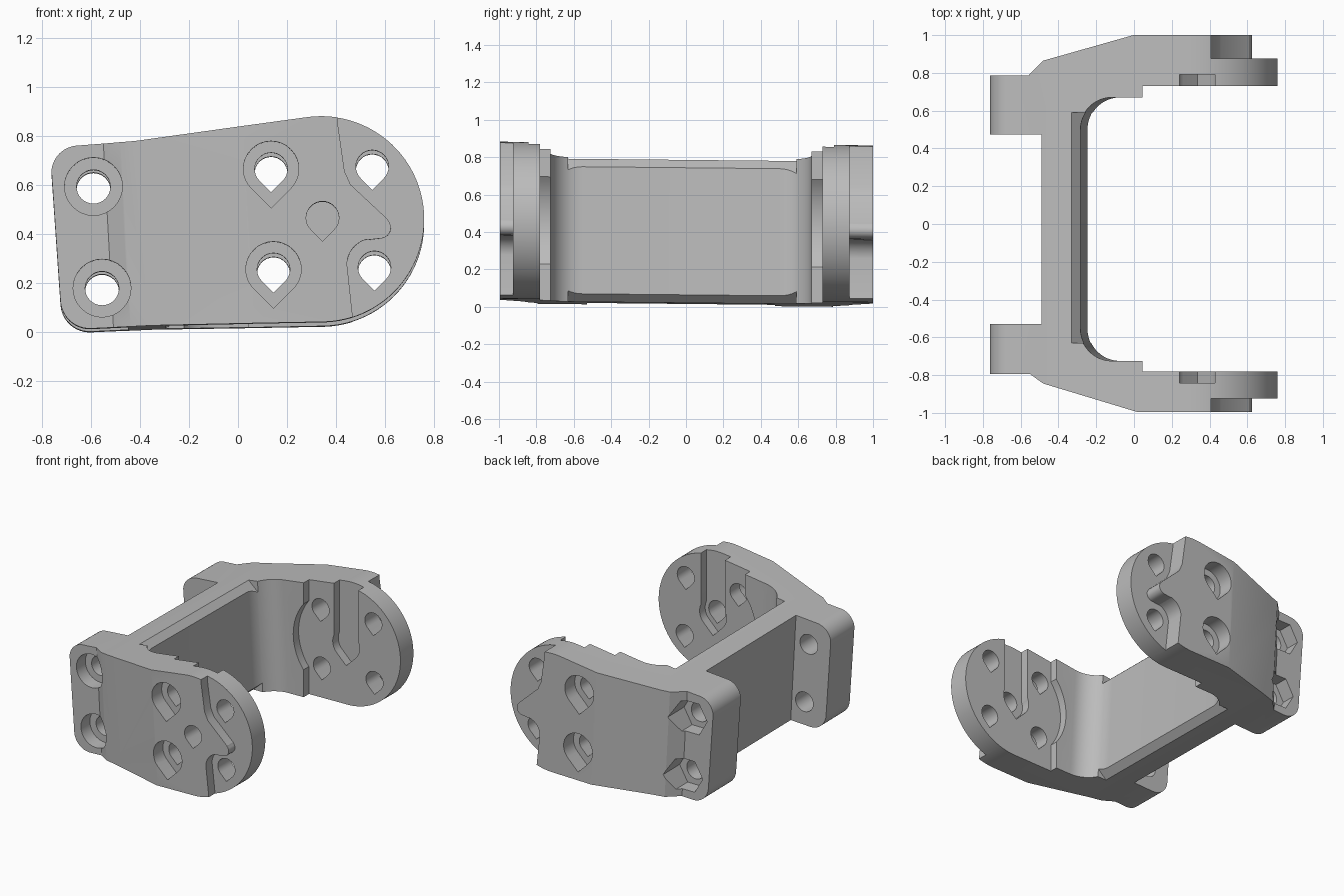
import bpy
import bmesh
from math import cos, sin, radians

cube = bpy.data.objects.get("Cube")
if cube:
    bpy.data.objects.remove(cube, do_unlink=True)

grey = bpy.data.materials.new("plain grey")
grey.use_nodes = True
colour = (0.5, 0.5, 0.5, 1)
grey.diffuse_color = colour
grey.node_tree.nodes["Principled BSDF"].inputs["Base Color"].default_value = colour


def arc(cx, cy, r, start, end, steps=12):
    angles = [radians(start + (end - start) * i / steps) for i in range(steps + 1)]
    return [(cx + r * cos(a), cy + r * sin(a)) for a in angles]


def teardrop(cx, cz, r):
    return arc(cx, cz, r, -45, 225, 24) + [(cx, cz - r * 1.414)]


def circle(cx, cz, r, sides=32):
    return arc(cx, cz, r, 0, 360 - 360 / sides, sides - 1)


def prism(name, outline, low, high, upright=False):
    """Extrude an outline: along y by default, along z when upright."""
    bm = bmesh.new()
    rings = []
    for d in (low, high):
        rings.append([bm.verts.new((a, b, d) if upright else (a, d, b)) for a, b in outline])
    n = len(outline)
    for ring in rings:
        bm.faces.new(ring)
    for i in range(n):
        j = (i + 1) % n
        bm.faces.new((rings[0][i], rings[0][j], rings[1][j], rings[1][i]))
    bmesh.ops.recalc_face_normals(bm, faces=bm.faces)
    mesh = bpy.data.meshes.new(name)
    bm.to_mesh(mesh)
    bm.free()
    mesh.materials.append(grey)
    obj = bpy.data.objects.new(name, mesh)
    bpy.context.collection.objects.link(obj)
    return obj


def combine(target, tool, operation="DIFFERENCE"):
    mod = target.modifiers.new("cut", "BOOLEAN")
    mod.operation = operation
    mod.solver = "EXACT"
    mod.object = tool
    bpy.context.view_layer.objects.active = target
    bpy.ops.object.modifier_apply(modifier=mod.name)
    bpy.data.objects.remove(tool, do_unlink=True)


def cut(outline, a, b):
    combine(bracket, prism("cutter", outline, min(a, b), max(a, b)))


# U-shaped plan with filleted inner corners and ramped outer sides
plan = [(-0.8, 0.475), (-0.49, 0.475), (-0.49, -0.53), (-0.8, -0.53),
        (-0.8, -0.795), (-0.55, -0.795), (-0.48, -0.845), (0.02, -0.995),
        (0.8, -0.995), (0.8, -0.725)]
plan += arc(-0.115, -0.555, 0.17, 270, 180)
plan += arc(-0.115, 0.5, 0.17, 180, 90)
plan += [(0.8, 0.67), (0.8, 1.0), (0, 1.0), (-0.48, 0.865), (-0.56, 0.785), (-0.8, 0.785)]
bracket = prism("yoke_bracket", plan, -0.2, 1.1, upright=True)

# Lean the legs and crossbar slightly back
for v in bracket.data.vertices:
    if v.co.x < 0.5 and v.co.x > -0.7:
        v.co.x -= 0.055 * (v.co.z - 0.78)

# Side outline: round hub end, tapered arm, rounded leg corners
hub_x, hub_z = 0.34, 0.465
side = arc(hub_x, hub_z, 0.42, 97, -88, 48)
side += [(-0.35, 0.032)]
side += arc(-0.605, 0.14, 0.12, 272, 184)
side += arc(-0.65, 0.655, 0.112, 175, 95)
side += [(-0.42, 0.785)]
combine(bracket, prism("side_outline", side, -1.2, 1.2), "INTERSECT")

# Chamfers along the inner edges of the crossbar
cut([(-0.355, 0.82), (-0.25, 0.725), (-0.25, 0.82)], -0.63, 0.59)
cut([(-0.33, 0), (-0.22, 0.1), (-0.22, 0)], -0.63, 0.59)

# Outer step beside the hub, with a nose that points to the end
step = [(0.405, 0.95), (0.408, 0.85), (0.435, 0.66), (0.46, 0.605), (0.61, 0.465)]
step += arc(0.58, 0.43, 0.044, 45, -80, 8)
step += [(0.53, 0.38)]
step += arc(0.55, 0.28, 0.105, 105, 180, 8)
step += [(0.47, 0.05), (0.475, -0.1), (0.9, -0.1), (0.9, 0.95)]

# Inner round recess opening towards the hub end
recess = [(0.045, 0.95), (0.045, 0.70)]
recess += arc(hub_x, hub_z, 0.377, 142, 218, 20)
recess += [(0.045, -0.1), (0.9, -0.1), (0.9, 0.95)]

# Cable slot from the top edge to a teardrop pocket
slot = arc(0.335, hub_z, 0.105, -45, 25, 10) + [(0.43, 0.95), (0.24, 0.95)]
slot += arc(0.335, hub_z, 0.105, 155, 225, 10) + [(0.335, 0.317)]

# sign, inner face, disc outer face, outer face, leg outer face
for s, inner, disc, outer, leg in ((-1, 0.78, 0.925, 0.995, 0.795),
                                   (1, 0.73, 0.875, 1.0, 0.785)):
    cut(recess, s * 0.3, s * inner)
    cut(step, s * disc, s * 1.2)
    cut(slot, s * 0.6, s * (inner + 0.062))

    # Bolt holes around the hub, the arm pair sunk from outside
    for x, z in ((0.135, 0.67), (0.145, 0.26)):
        cut(teardrop(x, z, 0.067), s * 0.6, s * 1.2)
        cut(teardrop(x, z, 0.113), s * (outer - 0.11), s * 1.2)
    for x, z in ((0.548, 0.68), (0.557, 0.268)):
        cut(teardrop(x, z, 0.067), s * 0.6, s * 1.2)

    # Leg holes: round sinks at the front, hexagonal pockets at the back
    for x, z in ((-0.59, 0.6), (-0.555, 0.185)):
        cut(circle(x, z, 0.069), s * 0.4, s * 1.2)
        pocket = circle(x, z, 0.118) if s < 0 else circle(x, z, 0.125, 6)
        cut(pocket, s * (leg - 0.1), s * 1.2)

# Centre hole passes through the front side only
cut(teardrop(0.345, 0.47, 0.067), -1.2, -0.6)

# Slight sideways lean, then stand on the ground
for v in bracket.data.vertices:
    v.co.z -= 0.01 * (v.co.y + 1)
floor = min(v.co.z for v in bracket.data.vertices)
for v in bracket.data.vertices:
    v.co.z -= floor

bpy.ops.object.select_all(action="DESELECT")
bracket.select_set(True)
bpy.context.view_layer.objects.active = bracket
bpy.ops.object.shade_smooth_by_angle(angle=radians(25))
